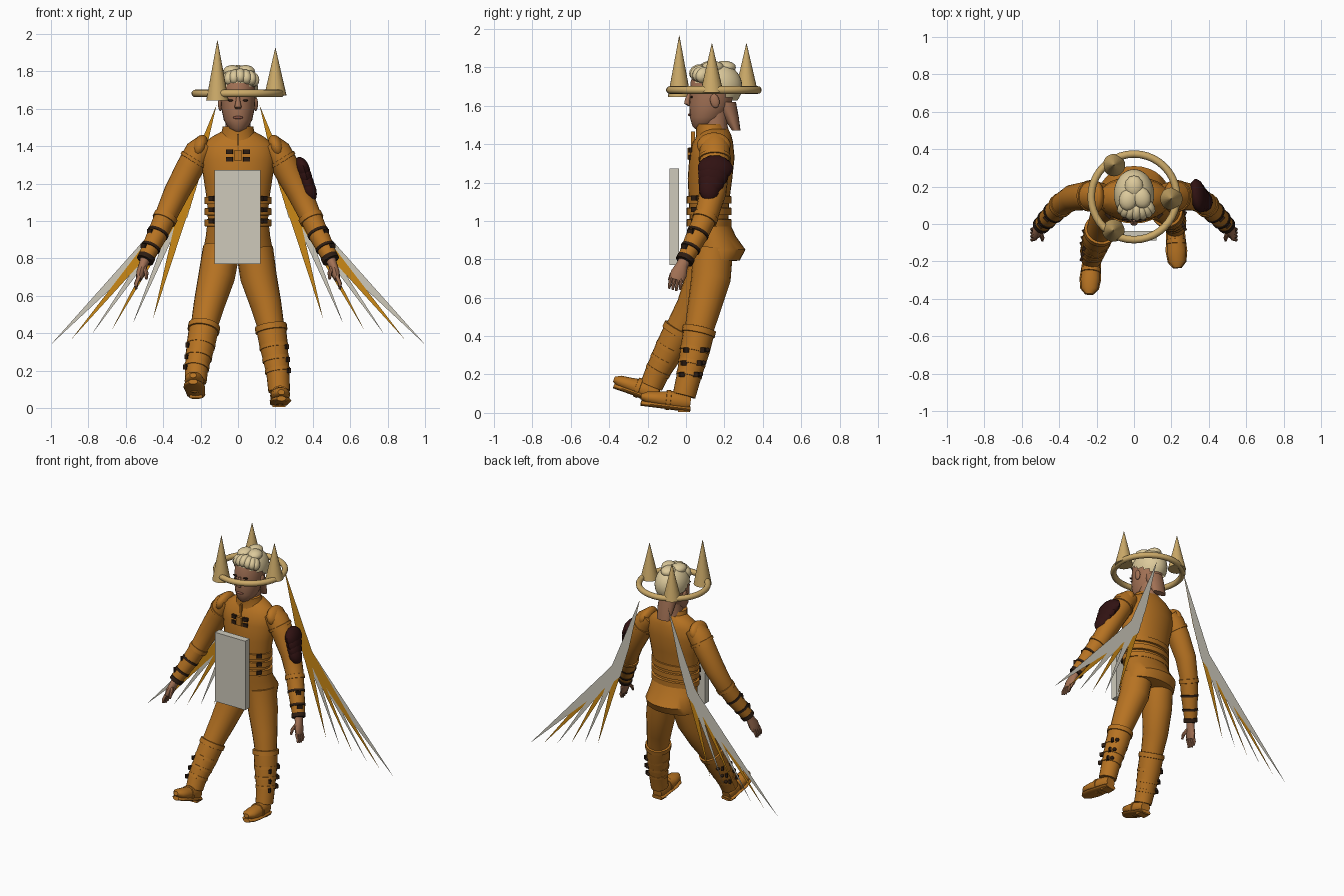
import bpy, bmesh, math
from mathutils import Vector, Matrix

cube = bpy.data.objects.get("Cube")
if cube:
    bpy.data.objects.remove(cube, do_unlink=True)


def material(name, r, g, b):
    m = bpy.data.materials.new(name)
    m.use_nodes = True
    m.diffuse_color = (r, g, b, 1)
    m.node_tree.nodes["Principled BSDF"].inputs["Base Color"].default_value = (r, g, b, 1)
    return m


LEATHER = material("tan leather", .47, .17, .016)
GOLD = material("golden feather", .6, .25, .008)
PALE = material("pale ivory", .62, .59, .5)
SKIN = material("skin", .36, .165, .09)
LIPS = material("lips", .24, .085, .055)
HAIR = material("blond hair", .72, .59, .33)
CROWN = material("crown brass", .6, .4, .14)
MAROON = material("dark maroon", .03, .006, .006)
STRAP = material("dark strap", .026, .012, .006)


def finish(name, bm, mat, angle=40):
    bmesh.ops.recalc_face_normals(bm, faces=bm.faces)
    me = bpy.data.meshes.new(name)
    bm.to_mesh(me)
    bm.free()
    me.materials.append(mat)
    ob = bpy.data.objects.new(name, me)
    bpy.context.collection.objects.link(ob)
    bpy.ops.object.select_all(action='DESELECT')
    ob.select_set(True)
    bpy.context.view_layer.objects.active = ob
    bpy.ops.object.shade_smooth_by_angle(angle=math.radians(angle))
    return ob


def loft(name, rings, mat, flat=False, n=20):
    """Skin elliptical rings (x, y, z, rx, ry) along their path."""
    bm = bmesh.new()
    pts = [Vector(r[:3]) for r in rings]
    rows = []
    for i, r in enumerate(rings):
        t = pts[min(i + 1, len(pts) - 1)] - pts[max(i - 1, 0)]
        t = Vector((0, 0, -1)) if flat else t.normalized()
        u = (Vector((1, 0, 0)) - t * t.x).normalized()
        v = t.cross(u)
        rows.append([bm.verts.new(pts[i] + u * r[3] * math.cos(a) + v * r[4] * math.sin(a))
                     for a in (math.tau * k / n for k in range(n))])
    for a, b in zip(rows, rows[1:]):
        for k in range(n):
            bm.faces.new((a[k], a[k - 1], b[k - 1], b[k]))
    bm.faces.new(rows[0])
    bm.faces.new(rows[-1])
    return finish(name, bm, mat)


def band(name, p, d, rx, ry, width, mat):
    p, d = Vector(p), Vector(d).normalized() * width / 2
    loft(name, [(*(p + d * k), rx * s, ry * s) for k, s in ((-1, .9), (-.9, 1), (.9, 1), (1, .9))], mat)


def ball(name, p, size, mat, rot=(0, 0, 0), seg=16, keep=None):
    bm = bmesh.new()
    bmesh.ops.create_uvsphere(bm, u_segments=seg, v_segments=seg // 2 + 4, radius=1)
    turn = Matrix.Rotation(rot[2], 4, 'Z') @ Matrix.Rotation(rot[1], 4, 'Y') @ Matrix.Rotation(rot[0], 4, 'X')
    bm.transform(Matrix.Translation(p) @ turn @ Matrix.Diagonal((*size, 1)))
    if keep:
        bmesh.ops.delete(bm, geom=[v for v in bm.verts if not keep(v.co)], context='VERTS')
    return finish(name, bm, mat, 60)


def box(name, p, size, mat, rot=0):
    bm = bmesh.new()
    bmesh.ops.create_cube(bm, size=1)
    bm.transform(Matrix.Translation(p) @ Matrix.Rotation(rot, 4, 'Z') @ Matrix.Diagonal((*size, 1)))
    return finish(name, bm, mat)


def buckle(name, p, rot=0):
    box(name, p, (.035, .016, .026), STRAP, rot)


# Jacket, skirt and collar
loft("jacket", [(0, y, z, rx, ry) for z, y, rx, ry in (
    (.85, .15, .165, .115), (.98, .12, .16, .1), (1.1, .12, .165, .105), (1.22, .125, .183, .116),
    (1.33, .135, .2, .118), (1.41, .14, .19, .105), (1.45, .15, .14, .085), (1.48, .15, .085, .07))],
    LEATHER, True, 28)
loft("jacket_skirt", [(0, y, z, rx, ry) for z, y, rx, ry in (
    (1, .12, .163, .103), (.92, .14, .172, .12), (.85, .168, .185, .142), (.795, .155, .188, .125),
    (.79, .15, .15, .1))], LEATHER, True, 28)
loft("collar", [(0, .14, 1.43, .105, .09), (0, .135, 1.46, .09, .082), (0, .125, 1.505, .082, .076),
                (0, .125, 1.505, .07, .064)], LEATHER, True)
for z in (.99, 1.05, 1.11):
    band("waist_belt", (0, .12, z), (0, 0, 1), .178, .118, .04, LEATHER)
    for s in (-1, 1):
        buckle("belt_buckle", (s * .14, .045, z + .01), s * .8)
box("collar_seam", (0, .036, 1.42), (.012, .02, .09), LEATHER)
box("chest_clasp", (0, .018, 1.35), (.04, .02, .06), LEATHER)
for s in (-1, 1):
    for z in (1.33, 1.37):
        buckle("chest_buckle", (s * .045, .022, z), s * .12)

# Chest board
box("front_board", (-.003, -.062, 1.022), (.246, .05, .504), PALE)

# Head and face
loft("head", [(0, y, z, rx, ry) for z, y, rx, ry in (
    (1.478, .08, .022, .03), (1.495, .088, .05, .055), (1.54, .108, .076, .088), (1.6, .125, .089, .108),
    (1.66, .135, .093, .115), (1.73, .145, .094, .12), (1.78, .15, .075, .1), (1.81, .15, .03, .04))],
    SKIN, True, 24)
loft("neck", [(0, .165, 1.42, .072, .068), (0, .15, 1.5, .066, .066), (0, .15, 1.6, .066, .07)], SKIN, True)
loft("nape", [(0, .2, 1.62, .065, .06), (0, .235, 1.54, .06, .04), (0, .262, 1.47, .05, .022)], SKIN, True)
loft("nose", [(0, .022, 1.67, .008, .01), (0, .008, 1.635, .013, .014), (0, .005, 1.61, .019, .015),
              (0, .02, 1.598, .012, .008)], SKIN, True, 10)
ball("mouth", (0, .021, 1.553), (.028, .01, .008), LIPS)
for s in (-1, 1):
    ball("ear", (s * .095, .15, 1.625), (.012, .024, .037), SKIN, (.2, 0, 0))
    ball("eye", (s * .038, .029, 1.645), (.016, .006, .006), STRAP)
    ball("eyebrow", (s * .04, .029, 1.668), (.022, .008, .006), STRAP, (0, s * -.1, 0))
ball("hair_cap", (0, .158, 1.7), (.108, .135, .125), HAIR, seg=32,
     keep=lambda c: c.z > 1.725 - (c.y - .03) * .5)
for k in range(7):
    a = k * .45 - 1.35
    ball("hair_lock", (.065 * math.sin(a) + .012, .1 - .035 * math.cos(a), 1.775 - .012 * abs(a)),
         (.032, .05, .04), HAIR, (.4, 0, a * .5), 12)
for x, y in ((-.03, .13), (.04, .14), (0, .2)):
    ball("crown_lock", (x, y, 1.8), (.05, .06, .034), HAIR, (0, 0, x * 8), 12)

# Spiked crown
bpy.ops.mesh.primitive_torus_add(major_radius=.229, minor_radius=.02, major_segments=40, minor_segments=12,
                                 location=(0, .145, 1.682))
ring = bpy.context.object
ring.name = "crown_ring"
ring.data.materials.append(CROWN)
bpy.ops.object.shade_smooth()
for x, y, low, top in ((.2, .135, 1.67, 1.925), (-.107, .315, 1.67, 1.925), (-.11, -.035, 1.645, 1.965)):
    loft("crown_spike", [(x, y, low, .06, .06), (x, y, top, .001, .001)], CROWN, True)

# Sleeves, gloves and hands
for s in (-1, 1):
    def side(rings):
        return [(s * r[0], *r[1:]) for r in rings]
    loft("sleeve", side([(.17, .15, 1.41, .06, .07), (.21, .15, 1.37, .074, .08), (.26, .15, 1.28, .074, .076),
                         (.33, .14, 1.15, .068, .07), (.38, .11, 1.04, .06, .062), (.43, .06, .93, .055, .056),
                         (.49, 0, .81, .043, .043)]), LEATHER)
    ball("shoulder_cap", (s * .205, .145, 1.395), (.042, .088, .068), LEATHER, (0, s * -.35, 0))
    band("shoulder_seam", (s * .235, .15, 1.325), (s * .5, 0, -.8), .08, .084, .02, LEATHER)
    band("elbow_cuff", (s * .39, .1, 1.015), (s * .4, -.35, -.85), .066, .066, .03, LEATHER)
    arm = Vector((s * .06, -.06, -.12))
    for p, r in (((.428, .062, .935), .059), ((.466, .024, .858), .053)):
        p = Vector((s * p[0], *p[1:]))
        band("forearm_strap", p, arm, r, r, .017, STRAP)
        buckle("forearm_buckle", p + Vector((s * r * .7, -r * .6, .01)), s * .8)
    band("wrist_wrap", (s * .492, -.004, .8), arm, .047, .047, .03, STRAP)
    loft("palm", side([(.49, 0, .81, .03, .03), (.507, -.022, .765, .024, .032), (.52, -.038, .725, .024, .043),
                       (.53, -.05, .69, .016, .038)]), SKIN, n=12)
    for k in range(4):
        y = -.022 - .019 * k
        loft("finger", side([(.528, y, .705, .012, .01), (.545, y - .006, .665, .011, .009),
                             (.545, y - .01, .635 + .006 * abs(k - 1), .006, .006)]), SKIN, n=8)
    loft("thumb", side([(.505, -.04, .755, .014, .014), (.49, -.075, .72, .012, .012),
                        (.49, -.088, .69, .007, .007)]), SKIN, n=8)

# Layered shoulder guard on the left arm
for k in range(4):
    ball("shoulder_guard", (.342 + .012 * k, .152 - .01 * k, 1.275 - .036 * k),
         (.04, .092 - .012 * k, .07), MAROON, (0, -.3, .15), 10)


# Trousers, boots and feet
def leg(s, path, heel, toe):
    radii = (.1, .098, .083, .072, .068, .054, .05)
    x = [(s * p[0], p[1], p[2]) for p in path]
    loft("trouser_leg", [(*p, r, r * 1.05) for p, r in zip(x[:5], radii)], LEATHER)
    loft("boot_shaft", [(*p, r + .008, r + .01) for p, r in zip(x[3:], radii[3:])], LEATHER)
    shin = Vector(x[5]) - Vector(x[3])
    band("boot_cuff", Vector(x[3]) + shin * .06, shin, .086, .088, .035, LEATHER)
    for f in (.45, .72, .96):
        p = Vector(x[3]) + shin * f
        r = .087 - .02 * f
        band("boot_strap", p, shin, r, r, .022, LEATHER)
        buckle("boot_buckle", p + Vector((s * r * .85, r * .5, 0)), s * 1.1)
        buckle("boot_clasp", p + Vector((s * r * .85, -r * .55, 0)), s * -1.1)
        ball("boot_stud", p + Vector((s * r * .6, r * .85, 0)), (.014, .014, .012), STRAP, seg=8)
    a, b = Vector(heel), Vector(toe)
    shape = ((0, .034, .034), (.1, .043, .046), (.35, .046, .05), (.65, .052, .038), (.88, .044, .03), (1, .018, .014))
    loft("boot_foot", [(*a.lerp(b, f), rx, ry) for f, rx, ry in shape], LEATHER)
    drop = Vector((0, 0, -.034))
    loft("boot_sole", [(*(a.lerp(b, f) + drop), rx + .006, .014) for f, rx, _ in shape], LEATHER)
    box("boot_heel", a.lerp(b, .13) + Vector((0, 0, -.041)), (.07, .06, .022), LEATHER)
    band("instep_strap", a.lerp(b, .45), b - a, .052, .052, .025, LEATHER)


leg(1, ((.088, .14, .85), (.11, .13, .7), (.15, .095, .55), (.175, .07, .44), (.19, .05, .34),
        (.213, .015, .19), (.22, -.01, .09)), (.218, .022, .053), (.232, -.235, .085))
leg(-1, ((.088, .14, .85), (.115, .1, .7), (.155, .035, .55), (.18, -.03, .44), (.2, -.085, .33),
         (.222, -.15, .21), (.226, -.18, .14)), (-.222, -.145, .095), (-.24, -.375, .175))

# Wings: flat fans of kite-shaped feathers
for s in (-1, 1):
    for k in range(6):
        f = k / 5
        y = .37 if k % 2 == 0 else .3715
        kite = [(.115, 1.62), (.2 + .07 * f, 1.25 - .23 * f),
                (.455 + .545 * f, .475 - .135 * f), (.3 + .04 * f, 1.15 - .07 * f)]
        bm = bmesh.new()
        bm.faces.new([bm.verts.new((s * x, y, z)) for x, z in kite])
        finish("wing_feather", bm, PALE if k % 2 else GOLD)
